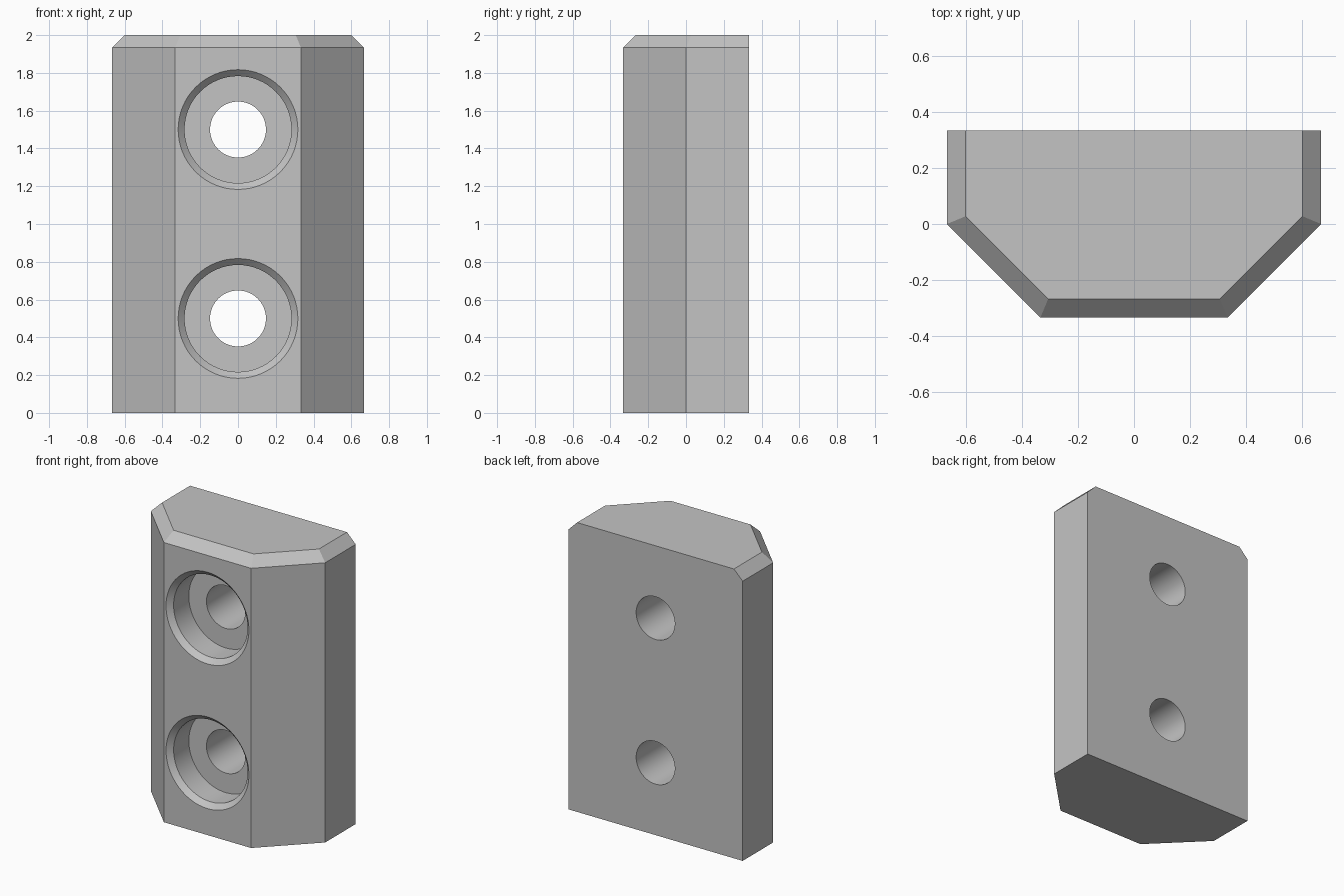
import bpy, bmesh, math

cube = bpy.data.objects.get("Cube")
if cube:
    bpy.data.objects.remove(cube, do_unlink=True)

grey = bpy.data.materials.new("light grey")
grey.use_nodes = True
colour = (0.55, 0.55, 0.55, 1)
grey.diffuse_color = colour
grey.node_tree.nodes["Principled BSDF"].inputs["Base Color"].default_value = colour

W, D, H, C = 2 / 3, 1 / 3, 2.0, 1 / 15   # half width, half depth, height, chamfer


def add_object(name, bm):
    bmesh.ops.recalc_face_normals(bm, faces=bm.faces)
    mesh = bpy.data.meshes.new(name)
    bm.to_mesh(mesh)
    bm.free()
    mesh.materials.append(grey)
    obj = bpy.data.objects.new(name, mesh)
    bpy.context.collection.objects.link(obj)
    return obj


def outline(inset):
    """Plan outline, moved inwards on every side but the flat back."""
    w, front = W - inset, -D + inset
    diagonal = W - inset * math.sqrt(2)
    right = [(w, D), (w, w - diagonal), (diagonal + front, front)]
    return right + [(-x, y) for x, y in reversed(right)]


# Block with angled front corners and a chamfered top
bm = bmesh.new()
rings = [[bm.verts.new((x, y, z)) for x, y in outline(inset)]
         for inset, z in ((0, 0), (0, H - C), (C, H))]
for low, high in zip(rings, rings[1:]):
    for i in range(len(low) - 1):
        bm.faces.new((low[i], low[i + 1], high[i + 1], high[i]))
bm.faces.new(rings[0])
bm.faces.new(rings[-1])
# One flat back face across the whole height
bm.faces.new([r[0] for r in rings] + [r[-1] for r in reversed(rings)])
block = add_object("mounting_block", bm)


# Chamfered counterbore with a through hole, turned about the y axis
def hole_cutter(name, z, segments=64):
    profile = [(0.367, -D - 0.05), (0.283, -D + 0.034), (0.283, -D + 0.2),
               (0.148, -D + 0.2), (0.148, D + 0.1)]
    bm = bmesh.new()
    rings = []
    for radius, y in profile:
        angles = [2 * math.pi * i / segments for i in range(segments)]
        rings.append([bm.verts.new((radius * math.cos(a), y, z + radius * math.sin(a)))
                      for a in angles])
    for a, b in zip(rings, rings[1:]):
        for i in range(segments):
            j = (i + 1) % segments
            bm.faces.new((a[i], a[j], b[j], b[i]))
    bm.faces.new(rings[0])
    bm.faces.new(rings[-1])
    cutter = add_object(name, bm)
    cutter.hide_render = True
    return cutter


bpy.ops.object.select_all(action="DESELECT")
block.select_set(True)
bpy.context.view_layer.objects.active = block
for label, z in (("lower", 0.5), ("upper", 1.5)):
    cutter = hole_cutter(label + "_hole_cutter", z)
    cut = block.modifiers.new(label + "_hole", "BOOLEAN")
    cut.operation = "DIFFERENCE"
    cut.solver = "EXACT"
    cut.object = cutter
    bpy.ops.object.modifier_apply(modifier=cut.name)
    bpy.data.objects.remove(cutter, do_unlink=True)

# Smooth bores, sharp edges elsewhere
bpy.ops.object.shade_smooth_by_angle(angle=math.radians(30))
